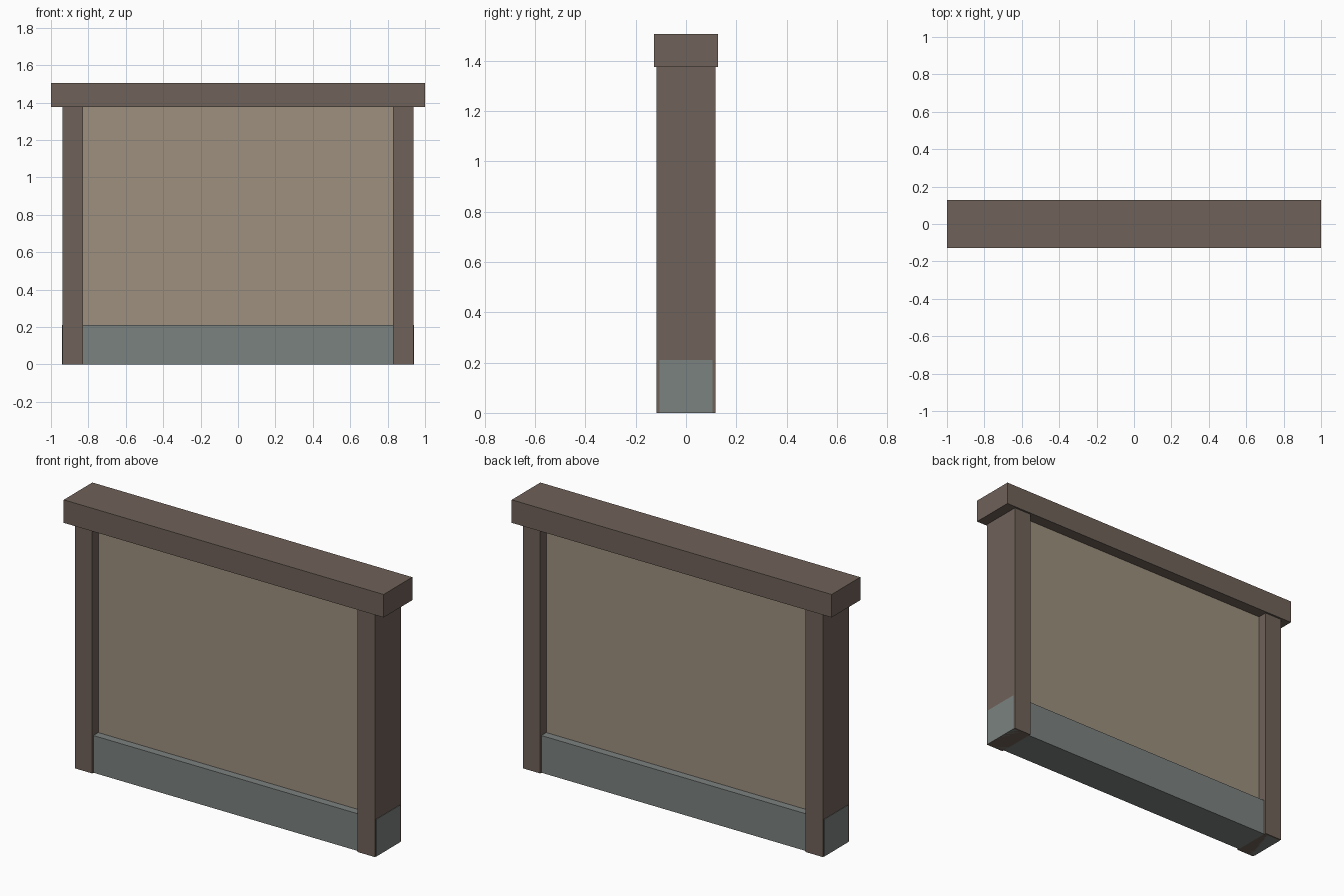
import bpy

if "Cube" in bpy.data.objects:
    bpy.data.objects.remove(bpy.data.objects["Cube"])


def material(name, rgb):
    m = bpy.data.materials.new(name)
    m.diffuse_color = (*rgb, 1)
    m.use_nodes = True
    m.node_tree.nodes["Principled BSDF"].inputs["Base Color"].default_value = m.diffuse_color
    return m


def box(name, x, y, z, mat):
    """Box spanning the (min, max) pairs x, y and z."""
    spans = (x, y, z)
    bpy.ops.mesh.primitive_cube_add(size=1, location=[(a + b) / 2 for a, b in spans])
    ob = bpy.context.object
    ob.name = name
    ob.scale = [b - a for a, b in spans]
    bpy.ops.object.transform_apply(location=False, rotation=False, scale=True)
    ob.data.materials.append(mat)
    return ob


wood = material("dark_wood", (0.16, 0.122, 0.10))
plaster = material("plaster", (0.337, 0.279, 0.212))
stone = material("stone", (0.198, 0.223, 0.212))

# Stone footing, running just past the outer faces of the posts
box("stone_base", (-0.94, 0.94), (-0.106, 0.106), (0, 0.21), stone)

# Recessed wall panel between the posts
box("wall_panel", (-0.83, 0.83), (-0.062, 0.062), (0.21, 1.375), plaster)

# Posts at both ends
for side, name in ((-1, "left_post"), (1, "right_post")):
    box(name, sorted((side * 0.83, side * 0.938)), (-0.117, 0.117), (0, 1.375), wood)

# Overhanging top beam
box("top_beam", (-1, 1), (-0.128, 0.128), (1.375, 1.505), wood)
